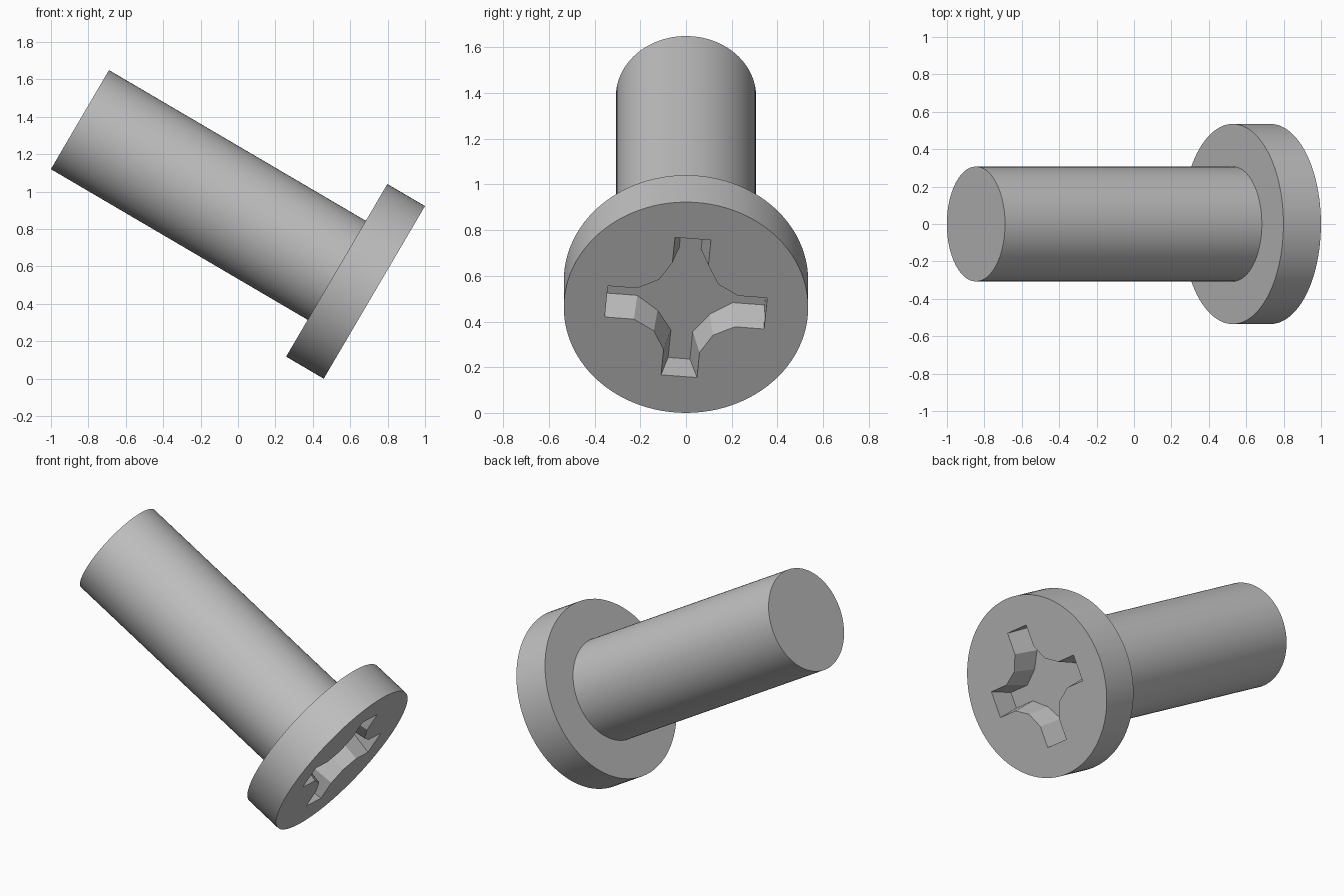
import bpy
import bmesh
from math import radians, cos, sin, pi
from mathutils import Matrix, Vector

default = bpy.data.objects.get("Cube")
if default:
    bpy.data.objects.remove(default, do_unlink=True)

HEAD_R, HEAD_H = 0.535, 0.233
SHAFT_R, LENGTH = 0.307, 1.825
DEPTH, SEGMENTS = 0.155, 96

# Local z runs along the screw, starting at the driven face
PLACE = Matrix.Translation((0.729, 0, 0.4615)) @ Matrix.Rotation(radians(-59.6), 4, "Y")

steel = bpy.data.materials.new("grey steel")
steel.use_nodes = True
color = (0.53, 0.53, 0.53, 1)
steel.diffuse_color = color
steel.node_tree.nodes["Principled BSDF"].inputs["Base Color"].default_value = color


def circle(radius, z):
    steps = [2 * pi * i / SEGMENTS for i in range(SEGMENTS)]
    return [Vector((radius * cos(a), radius * sin(a), z)) for a in steps]


def cross(half_width, start, corner, z):
    """Cross outline: four arms joined by two-facet inner corners."""
    arm = [(0.35, -half_width), (0.35, half_width), (start, half_width),
           (corner, corner), (half_width, start)]
    points = []
    for quarter in range(4):
        turn = Matrix.Rotation(radians(5 + 90 * quarter), 3, "Z")
        points += [turn @ Vector((x, y, z)) for x, y in arm]
    return points


def add_loop(bm, points):
    return [bm.verts.new(p) for p in points]


def bridge(bm, a, b):
    for i in range(len(a)):
        j = (i + 1) % len(a)
        bm.faces.new((a[i], a[j], b[j], b[i]))


def fill_between(bm, *loops):
    edges = []
    for loop in loops:
        for i, v in enumerate(loop):
            w = loop[(i + 1) % len(loop)]
            edges.append(bm.edges.get((v, w)) or bm.edges.new((v, w)))
    bmesh.ops.triangle_fill(bm, use_beauty=True, edges=edges)


def finish(bm, name):
    bmesh.ops.recalc_face_normals(bm, faces=bm.faces)
    mesh = bpy.data.meshes.new(name)
    bm.to_mesh(mesh)
    bm.free()
    mesh.materials.append(steel)
    obj = bpy.data.objects.new(name, mesh)
    bpy.context.collection.objects.link(obj)
    obj.matrix_world = PLACE
    bpy.ops.object.select_all(action="DESELECT")
    obj.select_set(True)
    bpy.context.view_layer.objects.active = obj
    bpy.ops.object.shade_smooth_by_angle(angle=radians(15))


# Head: disc with a tapered cross recess in its driven face
bm = bmesh.new()
front = add_loop(bm, circle(HEAD_R, 0))
back = add_loop(bm, circle(HEAD_R, HEAD_H))
opening = add_loop(bm, cross(0.079, 0.222, 0.13, 0))
floor = add_loop(bm, cross(0.048, 0.21, 0.115, DEPTH))
bridge(bm, front, back)
bridge(bm, opening, floor)
fill_between(bm, front, opening)
bm.faces.new(floor)
inner = add_loop(bm, circle(SHAFT_R, HEAD_H))
bridge(bm, back, inner)
bm.faces.new(inner)
finish(bm, "screw_head")

# Shaft: plain cylinder
bm = bmesh.new()
base = add_loop(bm, circle(SHAFT_R, HEAD_H - 0.01))
tip = add_loop(bm, circle(SHAFT_R, LENGTH))
bridge(bm, base, tip)
bm.faces.new(base)
bm.faces.new(tip)
finish(bm, "screw_shaft")
